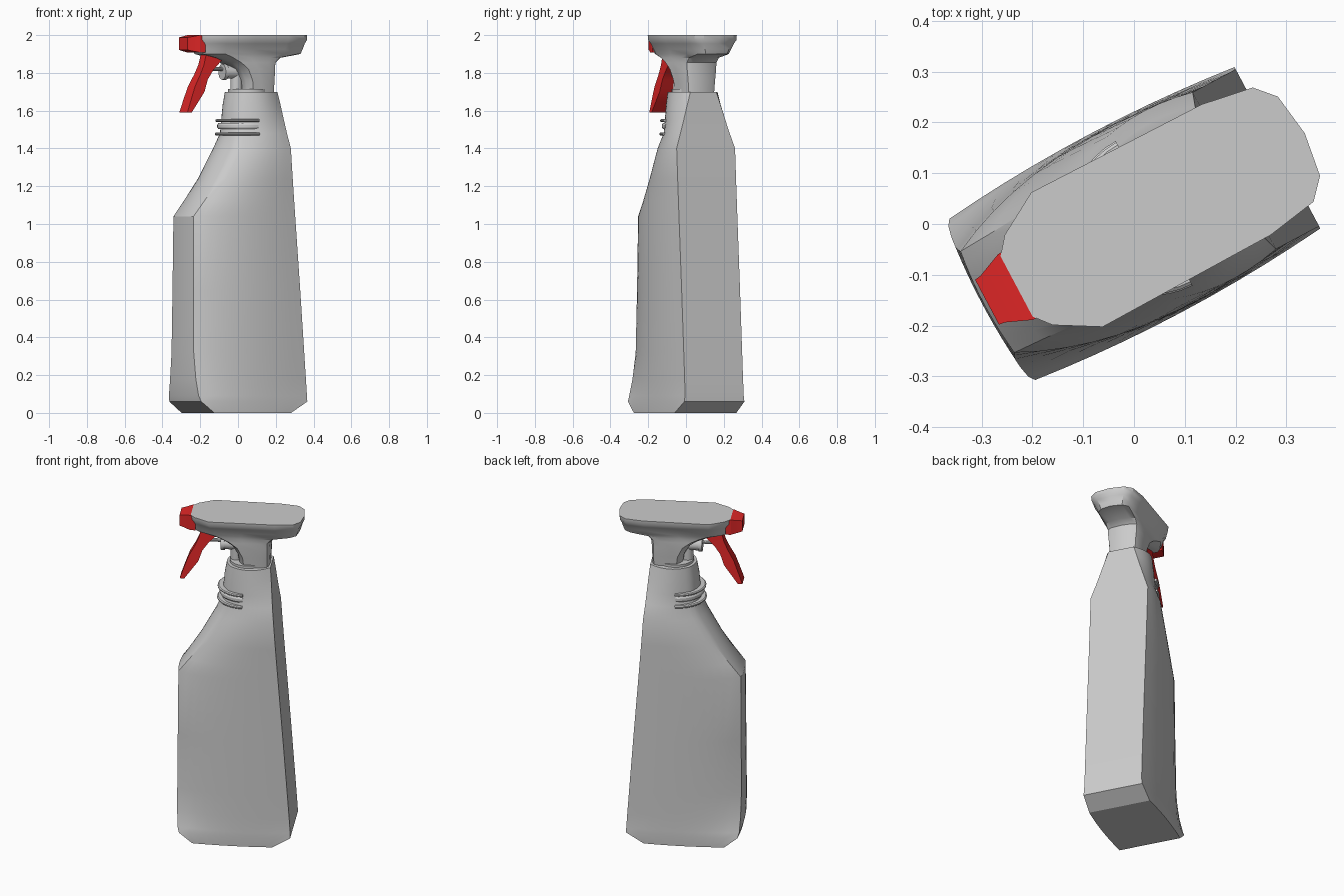
import bpy, bmesh, math
from mathutils import Matrix, Vector

if "Cube" in bpy.data.objects:
    bpy.data.objects.remove(bpy.data.objects["Cube"])

# Parts are built along local x (nozzle toward -x), then turned to the model's heading
TURN = Matrix.Rotation(math.radians(28), 4, 'Z')

red = bpy.data.materials.new("red_plastic")
red.diffuse_color = (0.75, 0.02, 0.02, 1)
red.use_nodes = True
red.node_tree.nodes["Principled BSDF"].inputs["Base Color"].default_value = red.diffuse_color


def finish(name, bm, mat=None, angle=30):
    bmesh.ops.remove_doubles(bm, verts=bm.verts, dist=1e-5)
    bmesh.ops.recalc_face_normals(bm, faces=bm.faces)
    bm.transform(TURN)
    me = bpy.data.meshes.new(name)
    bm.to_mesh(me)
    bm.free()
    ob = bpy.data.objects.new(name, me)
    bpy.context.collection.objects.link(ob)
    if mat:
        me.materials.append(mat)
    bpy.ops.object.select_all(action='DESELECT')
    ob.select_set(True)
    bpy.context.view_layer.objects.active = ob
    bpy.ops.object.shade_smooth_by_angle(angle=math.radians(angle))
    return ob


def loft(name, rings, mat=None, angle=30):
    """Skin a list of equal-length closed rings and cap both ends."""
    bm = bmesh.new()
    rows = [[bm.verts.new(p) for p in r] for r in rings]
    n = len(rows[0])
    for a, b in zip(rows, rows[1:]):
        for i in range(n):
            j = (i + 1) % n
            bm.faces.new((a[i], a[j], b[j], b[i]))
    bm.faces.new(rows[0][::-1])
    bm.faces.new(rows[-1])
    return finish(name, bm, mat, angle)


def bezier(a, c, b, n):
    a, b, c = Vector(a), Vector(b), Vector(c)
    return [a * (1 - t) ** 2 + c * 2 * t * (1 - t) + b * t * t
            for t in (i / n for i in range(n + 1))]


def mirrored(half, z):
    """Close a half outline (y >= 0, back to front) by mirroring it."""
    other = [(x, -y) for x, y in reversed(half) if y > 1e-6]
    return [(x, y, z) for x, y in list(half) + other]


# Bottle: z, front x, front corner, side control point, back corner
bottle = [
    (0.00, -.24, (-.24, .185), (0, .205), (.22, .185)),
    (0.06, -.325, (-.316, .180), (0, .215), (.32, .180)),
    (0.09, -.332, (-.325, .168), (-.02, .22), (.32, .176)),
    (0.18, -.336, (-.330, .145), (-.06, .225), (.314, .175)),
    (0.32, -.338, (-.332, .125), (-.10, .23), (.304, .175)),
    (0.65, -.336, (-.330, .118), (-.10, .23), (.28, .175)),
    (1.04, -.335, (-.327, .113), (-.10, .23), (.25, .175)),
    (1.12, -.287, (-.265, .116), (-.08, .228), (.244, .175)),
    (1.24, -.212, (-.175, .122), (-.03, .222), (.235, .175)),
    (1.40, -.125, (-.080, .125), (.05, .215), (.224, .175)),
    (1.48, -.090, (-.048, .105), (.07, .19), (.215, .148)),
    (1.55, -.083, (-.042, .102), (.075, .185), (.209, .125)),
    (1.63, -.075, (-.036, .098), (.078, .18), (.202, .100)),
    (1.70, -.062, (-.027, .092), (.08, .176), (.195, .077)),
]
rings = []
for z, front, f, c, b in bottle:
    half = bezier(b, c, f, 10) + bezier(f, (front, f[1] * .5), (front, 0), 5)[1:]
    rings.append(mirrored([tuple(p) for p in half], z))
loft("bottle", rings, angle=28)

# Ribs around the front half of the neck
for k, (z0, z1, r) in enumerate([(1.405, 1.455, .150), (1.468, 1.485, .163),
                                 (1.502, 1.535, .150), (1.540, 1.555, .160)]):
    arc = [math.radians(90 + 180 * i / 20) for i in range(21)]
    def rib(z, rad):
        return [(.045 + rad * math.cos(a), rad * .99 * math.sin(a), z) for a in arc]
    h = (z1 - z0) * .3
    loft(f"neck_rib_{k + 1}", [rib(z0, r - .006), rib(z0 + h, r),
                               rib(z1 - h, r), rib(z1, r - .006)])

# Spray head: one outline refitted to each level (x as 0..1 front to back, y as 0..1)
outline = [(1, 0), (.98, .59), (.925, .85), (.762, .97), (.455, .985),
           (.175, 1), (.042, .67), (0, .45)]
levels = [(2.0, -.262, .381, .150), (1.975, -.260, .380, .149), (1.955, -.250, .370, .136),
          (1.925, -.245, .362, .120), (1.90, -.235, .352, .110), (1.88, -.150, .230, .105),
          (1.855, -.085, .198, .104), (1.82, -.030, .193, .102), (1.76, .005, .190, .095),
          (1.70, .015, .187, .090)]
rings = []
for z, x0, x1, w in levels:
    # squarer back on the trunk below the hood
    half = [(x0 + (x1 - x0) * u, w * v) for u, v in outline]
    rings.append(mirrored(half, z))
loft("spray_head", rings, angle=32)


def box_ring(x, w, z0, z1):
    return [(x, -w, z0), (x, w, z0), (x, w, z1), (x, -w, z1)]


# Nozzle
loft("nozzle", [box_ring(-.235, .075, 1.908, 2.0), box_ring(-.265, .073, 1.908, 2.0),
                box_ring(-.315, .052, 1.918, 1.99), box_ring(-.328, .050, 1.922, 1.988)], red, 15)

# Trigger: front x, front z, back x, back z, half width
trigger = [(-.205, 1.905, -.105, 1.875, .030), (-.222, 1.84, -.165, 1.815, .032),
           (-.245, 1.79, -.200, 1.765, .035), (-.278, 1.73, -.222, 1.70, .040),
           (-.300, 1.67, -.262, 1.645, .043), (-.328, 1.59, -.302, 1.59, .046)]
loft("trigger", [[(xf, -w, zf), (xf, w, zf), (xb, w, zb), (xb, -w, zb)]
                 for xf, zf, xb, zb, w in trigger], red, 25)


def cylinder(name, start, end, r, n=20):
    a, b = Vector(start), Vector(end)
    bm = bmesh.new()
    rot = (b - a).to_track_quat('Z', 'Y').to_matrix().to_4x4()
    bmesh.ops.create_cone(bm, cap_ends=True, segments=n, radius1=r, radius2=r,
                          depth=(b - a).length, matrix=Matrix.Translation((a + b) / 2) @ rot)
    return finish(name, bm)


# Pump barrel, push rod, down tube and collar between the head and the neck
cylinder("pump_barrel", (-.085, 0, 1.805), (.05, 0, 1.805), .036)
cylinder("pump_flange", (-.095, 0, 1.805), (-.075, 0, 1.805), .042)
cylinder("push_rod", (-.19, 0, 1.82), (-.08, 0, 1.82), .010, 10)
cylinder("down_tube", (-.010, 0, 1.69), (-.010, 0, 1.80), .032)
cylinder("collar", (.06, 0, 1.69), (.06, 0, 1.715), .105, 28)
